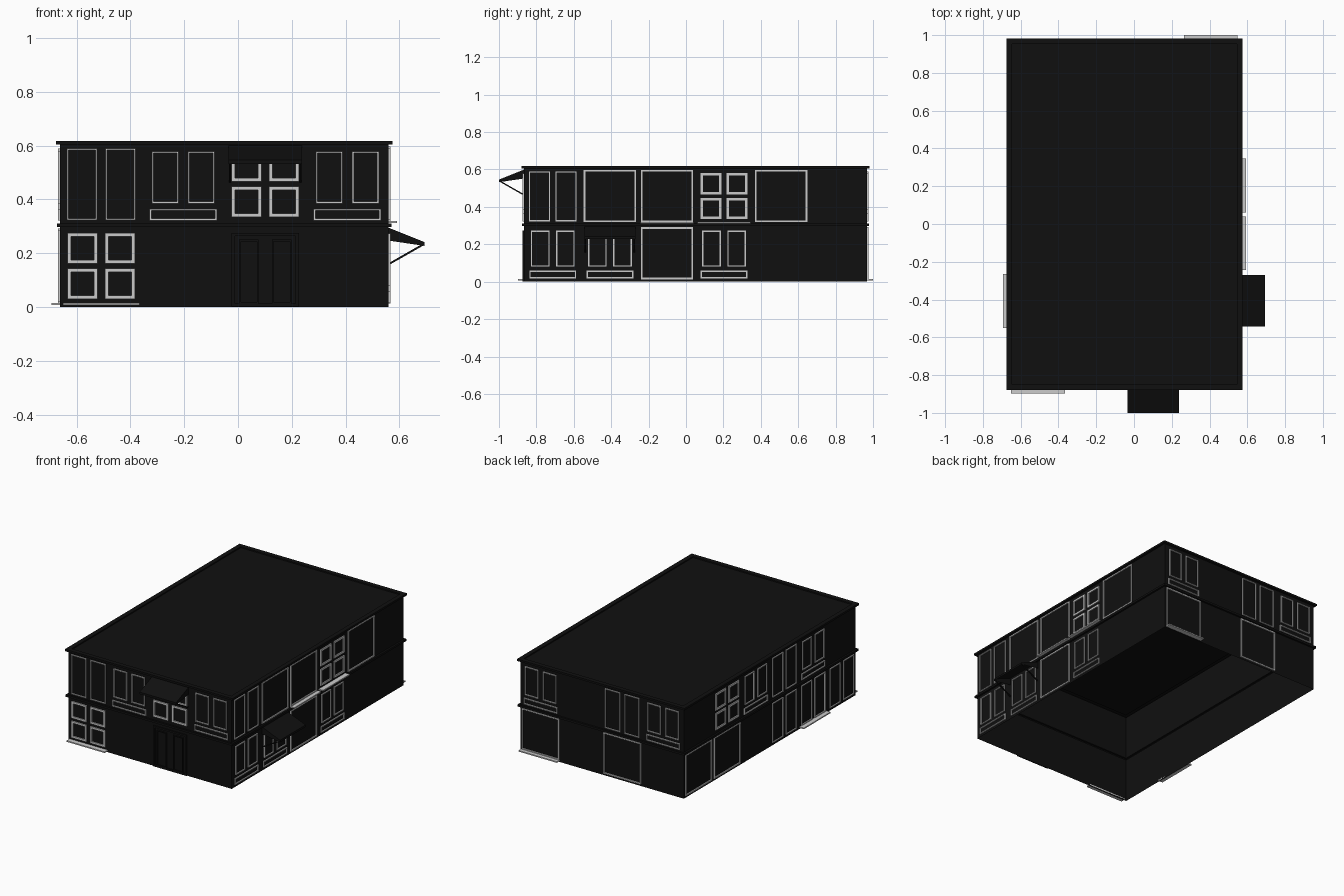
import bpy, bmesh
from math import pi
from mathutils import Matrix, Vector

if "Cube" in bpy.data.objects:
    bpy.data.objects.remove(bpy.data.objects["Cube"])

X0, X1, Y0, Y1 = -0.661, 0.559, -0.865, 0.967
FLOOR = 0.305

dark = bpy.data.materials.new("dark_paint")
dark.diffuse_color = (0.005, 0.005, 0.005, 1)
dark.use_nodes = True
dark.node_tree.nodes["Principled BSDF"].inputs["Base Color"].default_value = dark.diffuse_color


def finish(bm, name, mat=None, matrix=None):
    me = bpy.data.meshes.new(name)
    bm.to_mesh(me)
    bm.free()
    if mat:
        me.materials.append(mat)
    ob = bpy.data.objects.new(name, me)
    if matrix:
        ob.matrix_world = matrix
    bpy.context.collection.objects.link(ob)
    return ob


def band(name, profile, cap=False):
    """Sweep an (outset, z) profile around the building footprint."""
    bm = bmesh.new()
    loops = []
    for o, z in profile:
        pts = [(X0 - o, Y0 - o), (X1 + o, Y0 - o), (X1 + o, Y1 + o), (X0 - o, Y1 + o)]
        loops.append([bm.verts.new((x, y, z)) for x, y in pts])
    for a, b in zip(loops, loops[1:]):
        for i in range(4):
            j = (i + 1) % 4
            bm.faces.new((a[i], a[j], b[j], b[i]))
    if cap:
        bm.faces.new(loops[-1])
    finish(bm, name, dark)


def ring(bm, u, w, z0, z1, t, d=0.008):
    """Rectangular frame standing proud of the wall (wall at y=0, outside is -y)."""
    def rect(inset, y):
        a, b = u - w / 2 + inset, u + w / 2 - inset
        return [bm.verts.new(p) for p in ((a, y, z0 + inset), (b, y, z0 + inset),
                                          (b, y, z1 - inset), (a, y, z1 - inset))]
    loops = [rect(0, 0), rect(0, -d), rect(t, -d), rect(t, 0)]
    for a, b in zip(loops, loops[1:]):
        for i in range(4):
            j = (i + 1) % 4
            bm.faces.new((a[i], a[j], b[j], b[i]))


def box(bm, center, size, rot=None):
    m = Matrix.Translation(center) @ (rot or Matrix()) @ Matrix.Diagonal((*size, 1))
    bmesh.ops.create_cube(bm, size=1, matrix=m)


# Panes per window type: (offset, width, bottom, top, frame thickness)
TYPES = {
    "T": [(s * 0.0715, 0.113, 0.018, 0.285, 0.006) for s in (-1, 1)],
    "D": [(s * 0.067, 0.1, 0.08, 0.274, 0.007) for s in (-1, 1)]
         + [(0, 0.25, 0.017, 0.06, 0.007)],
    "Q": [(s * 0.07, 0.112, z, z + 0.113, 0.013) for s in (-1, 1) for z in (0.03, 0.162)],
    "B": [(0, 0.28, 0.013, 0.292, 0.009)],
    "E": [(0, 0.25, 0.001, 0.275, 0.012)]
         + [(s * 0.061, 0.072, 0.012, 0.25, 0.006) for s in (-1, 1)],
}
NAMES = {"T": "tall_windows", "D": "paired_windows", "Q": "four_pane_window",
         "B": "big_window", "E": "entrance_doors"}


def window(kind, m):
    bm = bmesh.new()
    for pane in TYPES[kind]:
        ring(bm, *pane)
    finish(bm, NAMES[kind], dark if kind == "E" else None, m)


def sill(m):
    bm = bmesh.new()
    box(bm, (0, -0.0165, 0.011), (0.285, 0.033, 0.008))
    finish(bm, "window_sill", None, m)


def awning(m):
    bm = bmesh.new()
    w, d = 0.136, 0.135
    prof = [(0, 0.247), (0, 0.295), (-d, 0.241), (-d, 0.227)]
    l = [bm.verts.new((-w, y, z)) for y, z in prof]
    r = [bm.verts.new((w, y, z)) for y, z in prof]
    for i in (1, 2):                       # canopy and front lip
        bm.faces.new((l[i], l[i + 1], r[i + 1], r[i]))
    bm.faces.new(l)
    bm.faces.new(r[::-1])
    a, b = Vector((0, -d + 0.004, 0.233)), Vector((0, -0.003, 0.16))
    rot = (b - a).to_track_quat('Z', 'X').to_matrix().to_4x4()
    for s in (-1, 1):                      # support struts
        box(bm, (a + b) / 2 + Vector((s * (w - 0.005), 0, 0)),
            (0.007, 0.007, (b - a).length), rot)
    finish(bm, "awning", dark, m)


# Hollow shell, open underneath
band("ground_floor_walls", [(0, 0), (0, 0.297)])
band("floor_ledge", [(0, 0.297), (0.012, 0.297), (0.012, 0.311), (0, 0.311)])
band("upper_floor_walls", [(0, 0.311), (0, 0.605)])
band("roof", [(0, 0.605), (0.015, 0.605), (0.015, 0.618), (-0.015, 0.618),
              (-0.015, 0.61)], cap=True)

# Bays per wall, left to right seen from outside; "_" adds a sill, "^" an awning
cx, cy = (X0 + X1) / 2, (Y0 + Y1) / 2
WALLS = [
    ((cx, Y0), 0, X1 - X0, "Q_ . E .", "T D Q^ D"),
    ((X1, cy), pi / 2, Y1 - Y0, "D D^ B D . .", "T B B_ Q_ B ."),
    ((cx, Y1), pi, X1 - X0, "B_ . B .", "D . T D"),
    ((X0, cy), -pi / 2, Y1 - Y0, "B B . T T_ T", ". Q D T D ."),
]
for (x, y), angle, length, *floors in WALLS:
    for level, row in enumerate(floors):
        bays = row.split()
        step = length / len(bays)
        for i, bay in enumerate(bays):
            if bay == ".":
                continue
            u = (i + 0.5) * step - length / 2
            m = (Matrix.Translation((x, y, level * FLOOR)) @ Matrix.Rotation(angle, 4, 'Z')
                 @ Matrix.Translation((u, 0, 0)))
            window(bay[0], m)
            if "_" in bay:
                sill(m)
            if "^" in bay:
                awning(m)
